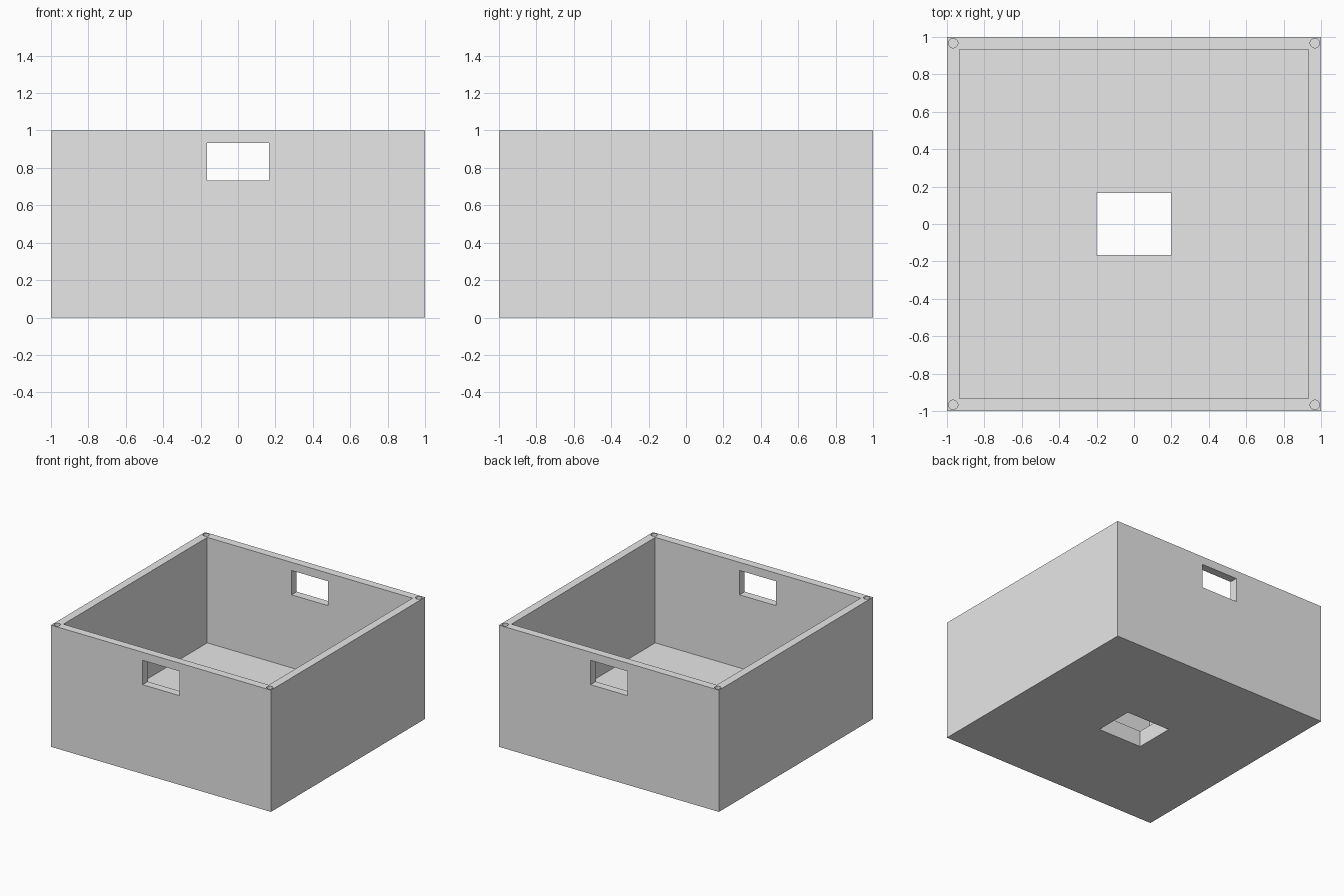
import bpy
import bmesh
from mathutils import Matrix, Vector

cube = bpy.data.objects.get("Cube")
if cube:
    bpy.data.objects.remove(cube, do_unlink=True)

WALL = 1 / 15      # side wall thickness
FLOOR = 2 / 15     # floor thickness
PIN = 1 - WALL / 2  # corner socket position

grey = bpy.data.materials.new("plain grey")
grey.use_nodes = True
grey.diffuse_color = (0.8, 0.8, 0.8, 1)
grey.node_tree.nodes["Principled BSDF"].inputs["Base Color"].default_value = (0.8, 0.8, 0.8, 1)


def make_object(name, bm):
    mesh = bpy.data.meshes.new(name)
    bm.to_mesh(mesh)
    bm.free()
    mesh.materials.append(grey)
    obj = bpy.data.objects.new(name, mesh)
    bpy.context.collection.objects.link(obj)
    return obj


def block(name, low, high):
    low, high = Vector(low), Vector(high)
    bm = bmesh.new()
    bmesh.ops.create_cube(bm, size=1, matrix=Matrix.Translation((low + high) / 2)
                          @ Matrix.Diagonal((*(high - low), 1)))
    return make_object(name, bm)


def cut(target, cutter):
    """Subtract the cutter from the target, then discard it."""
    cutter.hide_render = True
    mod = target.modifiers.new("cut", 'BOOLEAN')
    mod.operation = 'DIFFERENCE'
    mod.solver = 'EXACT'
    mod.object = cutter
    bpy.context.view_layer.objects.active = target
    bpy.ops.object.modifier_apply(modifier=mod.name)
    bpy.data.objects.remove(cutter, do_unlink=True)


# Open box
box = block("open_box", (-1, -1, 0), (1, 1, 1))
inner = 1 - WALL
cut(box, block("cavity_cutter", (-inner, -inner, FLOOR), (inner, inner, 1.2)))

# Hand holes through the front and back walls
cut(box, block("handle_cutter", (-1 / 6, -1.2, 0.733), (1 / 6, 1.2, 0.933)))

# Rectangular opening in the floor
cut(box, block("floor_cutter", (-0.2, -1 / 6, -0.2), (0.2, 1 / 6, 0.4)))

# Round blind sockets in the rim corners
bm = bmesh.new()
for x in (-PIN, PIN):
    for y in (-PIN, PIN):
        bmesh.ops.create_cone(bm, cap_ends=True, segments=32, radius1=0.025, radius2=0.025,
                              depth=0.2, matrix=Matrix.Translation((x, y, 1 - WALL + 0.1)))
cut(box, make_object("socket_cutter", bm))

# Smooth the socket walls, keep every edge of the box sharp
box.select_set(True)
bpy.context.view_layer.objects.active = box
bpy.ops.object.shade_smooth_by_angle(angle=0.52)
